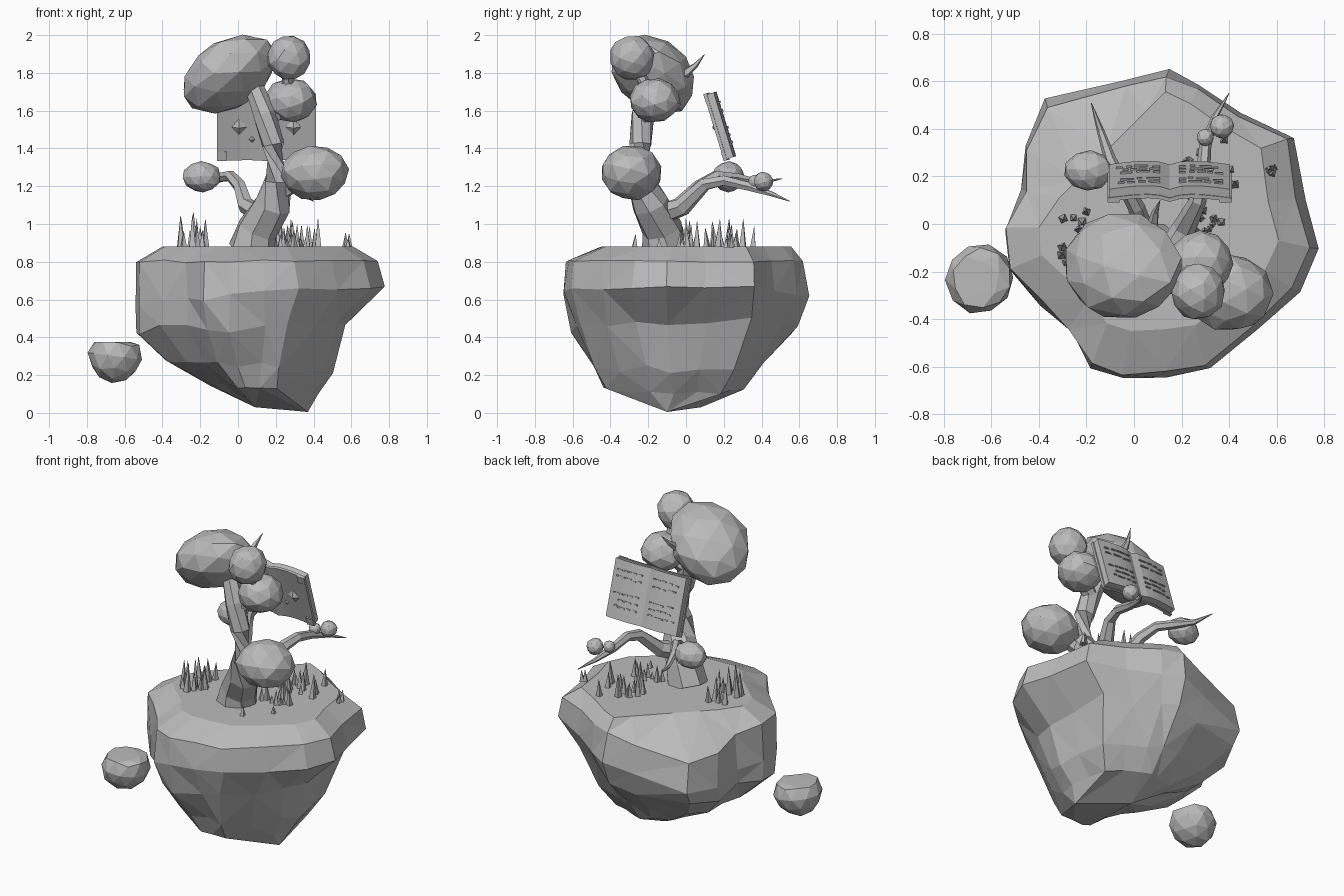
import bpy, bmesh, math, random
from mathutils import Vector, Matrix

if "Cube" in bpy.data.objects:
    bpy.data.objects.remove(bpy.data.objects["Cube"])

random.seed(7)
GREY = bpy.data.materials.new("stone grey")
GREY.diffuse_color = (0.5, 0.5, 0.5, 1)
GREY.use_nodes = True
GREY.node_tree.nodes["Principled BSDF"].inputs["Base Color"].default_value = GREY.diffuse_color


def finish(name, bm):
    bmesh.ops.recalc_face_normals(bm, faces=bm.faces)
    me = bpy.data.meshes.new(name)
    bm.to_mesh(me)
    bm.free()
    me.materials.append(GREY)
    ob = bpy.data.objects.new(name, me)
    bpy.context.collection.objects.link(ob)
    return ob


def loft(bm, rings):
    # bridge equal-sized vertex rings
    n = len(rings[0])
    for a, b in zip(rings, rings[1:]):
        for i in range(n):
            j = (i + 1) % n
            bm.faces.new((a[i], a[j], b[j], b[i]))


def sweep(name, path, sides=7):
    # tapered tube along (x, y, z, radius) points
    bm = bmesh.new()
    pts = [Vector(p[:3]) for p in path]
    rings = []
    for k, p in enumerate(pts):
        t = pts[min(k + 1, len(pts) - 1)] - pts[max(k - 1, 0)]
        q = t.to_track_quat('Z', 'Y')
        rings.append([bm.verts.new(p + q @ Vector((
            path[k][3] * math.cos(math.tau * i / sides),
            path[k][3] * math.sin(math.tau * i / sides), 0))) for i in range(sides)])
    loft(bm, rings)
    bm.faces.new(rings[0])
    bm.faces.new(rings[-1])
    return finish(name, bm)


def blob(name, centre, size, jitter=0.05, top=None, lean=(0, 0)):
    # faceted lump, optionally leaning or with a flattened top
    bm = bmesh.new()
    bmesh.ops.create_icosphere(bm, subdivisions=2, radius=1.02)
    turn = Matrix.Rotation(random.uniform(0, 6), 3, 'Z') @ Matrix.Rotation(random.uniform(0, 1), 3, 'X')
    for v in bm.verts:
        p = turn @ v.co * random.uniform(1 - jitter, 1 + jitter)
        d = Vector([p[i] * size[i] for i in range(3)])
        d.z += lean[0] * d.x + lean[1] * d.y
        v.co = Vector(centre) + d
        if top:
            v.co.z = min(v.co.z, top)
    return finish(name, bm)


# floating island: one outline, resized for each layer
OUTLINE = [(.78, -.10), (.72, .11), (.68, .37), (.46, .48), (.28, .59), (.14, .65), (-.03, .61),
           (-.37, .52), (-.46, .33), (-.47, .15), (-.555, -.02), (-.54, -.19), (-.40, -.33),
           (-.28, -.45), (-.18, -.60), (-.05, -.645), (.14, -.635), (.31, -.61), (.52, -.44), (.70, -.28)]
CX, CY = .10, 0
# z, wobble, tilt along x, shoulder drop, left, right, front, back extents
LAYERS = [(.88, 0, 0, 0, -.40, .61, -.45, .56),
          (.80, .01, 0, .45, -.54, .735, -.63, .62),
          (.63, .02, .08, .40, -.55, .78, -.65, .65),
          (.46, .03, .04, .15, -.555, .585, -.595, .58),
          (.25, .025, -.05, 0, -.39, .51, -.50, .425),
          (.13, .012, -.10, 0, -.14, .43, -.44, .31)]
bm = bmesh.new()
rings = []
for k, (z, wob, tilt, drop, left, right, front, back) in enumerate(LAYERS):
    ring = []
    for x, y in OUTLINE:
        sx = (right - CX) / (.78 - CX) if x > CX else (left - CX) / (-.555 - CX)
        sy = back / .65 if y > CY else front / -.645
        px, py = CX + (x - CX) * sx, CY + (y - CY) * sy
        if k == 0:
            # the flat top stops short of the sloping back left shoulder
            cut = max(0, (py - px) / math.sqrt(2) - .30) / math.sqrt(2)
            px, py = px + cut, py - cut
        pz = z + tilt * (px - CX) - drop * max(0, (y - x) / math.sqrt(2) - .36)
        ring.append(bm.verts.new((px + random.uniform(-wob, wob) * .6,
                                  py + random.uniform(-wob, wob) * .6,
                                  pz + random.uniform(-wob, wob))))
    rings.append(ring)
loft(bm, rings)
bm.faces.new(rings[0])
base = rings[-1]
low = bm.verts.new((.09, .08, .03))
spike = bm.verts.new((.37, -.10, .005))
n = len(base)
# right side runs to the pointed tip, the rest to the shallow bottom
for i in range(n):
    bm.faces.new((base[i], base[(i + 1) % n], spike if i < 3 or i >= 16 else low))
bm.faces.new((base[3], low, spike))
bm.faces.new((base[16], low, spike))
bmesh.ops.triangulate(bm, faces=[f for f in bm.faces if len(f.verts) == 4])
finish("island", bm)

# loose boulder with a flat top
blob("boulder", (-.65, -.23, .30), (.14, .142, .14), .05, .375)

# tree trunk and branches
sweep("trunk", [(.07, -.11, .86, .125), (.10, -.125, .97, .11), (.18, -.19, 1.10, .10),
                (.21, -.235, 1.23, .075), (.185, -.24, 1.42, .06), (.14, -.23, 1.58, .062),
                (.08, -.20, 1.74, .05)])
sweep("right_branch", [(.14, -.14, 1.05, .06), (.21, -.02, 1.09, .05), (.27, .10, 1.21, .036),
                       (.29, .20, 1.23, .03), (.30, .33, 1.20, .026), (.34, .45, 1.16, .014),
                       (.40, .55, 1.12, .002)], 6)
sweep("left_branch", [(.12, -.14, 1.05, .055), (.04, -.03, 1.10, .045), (.01, .07, 1.20, .036),
                      (-.04, .16, 1.255, .03), (-.10, .27, 1.245, .026), (-.14, .39, 1.22, .016),
                      (-.18, .51, 1.24, .002)], 6)
sweep("upper_branch", [(.14, -.23, 1.54, .05), (.26, -.17, 1.64, .04), (.27, -.27, 1.85, .03)], 6)
sweep("lower_branch", [(.19, -.22, 1.15, .05), (.38, -.28, 1.26, .04)], 6)
sweep("twig", [(.06, -.12, 1.75, .03), (.08, 0, 1.80, .025), (.09, .05, 1.84, .015), (.11, .10, 1.90, .001)], 5)

# foliage clumps
blob("crown_foliage", (-.05, -.175, 1.79), (.25, .225, .188), .04, None, (.28, -.22))
for name, c, s in (
        ("top_foliage", (.27, -.285, 1.88), (.112, .118, .118)),
        ("middle_foliage", (.28, -.165, 1.655), (.135, .135, .115)),
        ("lower_foliage", (.405, -.29, 1.27), (.177, .162, .142)),
        ("left_foliage", (-.19, .225, 1.25), (.10, .085, .08)),
        ("large_bud", (.37, .41, 1.225), (.05, .05, .05)),
        ("small_bud", (.30, .365, 1.225), (.036, .036, .036))):
    blob(name, c, s, .04)

# open book: local x across, y up the page, z out of the pages
up = Vector((0, -.11, .36)).normalized()
out = Vector((0, .36, .11)).normalized()
BOOK = Matrix(((-1, up.x, out.x, .15), (0, up.y, out.y, .18), (0, up.z, out.z, 1.52), (0, 0, 0, 1)))


def bulge(x):
    # page curvature, dipping at the spine
    return .016 * math.sin(math.pi * min(1, abs(x) / .26) ** .7) - .004


def book_slab(name, half_w, half_h, back, front):
    bm = bmesh.new()
    xs = [half_w * (i / 6 - 1) for i in range(13)]
    prof = [(x, bulge(x) + front) for x in xs] + [(x, bulge(x) + back) for x in reversed(xs)]
    ends = [[bm.verts.new((x, y, z)) for x, z in prof] for y in (-half_h, half_h)]
    loft(bm, ends)
    for e in ends:
        bm.faces.new(e)
    bm.transform(BOOK)
    finish(name, bm)


book_slab("book_cover", .262, .185, -.030, -.014)
book_slab("book_pages", .255, .179, -.014, .023)

# raised page marks in broken rows
bm = bmesh.new()
for side in (-1, 1):
    for row in (.12, .075, -.02, -.06, -.10):
        x = .04
        while x < .20:
            w = min(random.uniform(.02, .06), .225 - x)
            c = side * (x + w / 2)
            m = Matrix.Translation((c, row + random.uniform(-.004, .004), bulge(c) + .025))
            bmesh.ops.create_cube(bm, size=1, matrix=m @ Matrix.Diagonal((w, .008, .009, 1)))
            x += w + random.uniform(.006, .02)
bm.transform(BOOK)
finish("page_marks", bm)

# cover ornaments: large and small diamonds and corner plates
bm = bmesh.new()


def diamond(x, y, r, h):
    base_z = bulge(x) - .03
    vs = [bm.verts.new((x + r * a, y + r * b, base_z)) for a, b in ((1, 0), (0, 1), (-1, 0), (0, -1))]
    tip = bm.verts.new((x, y, base_z - h))
    for i in range(4):
        bm.faces.new((vs[i], vs[(i + 1) % 4], tip))


for s in (-1, 1):
    diamond(s * .145, 0, .045, .022)
    diamond(s * .075, -.07, .018, .01)
    for t in (-1, 1):
        m = Matrix.Translation((s * .235, t * .16, bulge(.235) - .031))
        bmesh.ops.create_cube(bm, size=1, matrix=m @ Matrix.Diagonal((.05, .05, .009, 1)))
bm.transform(BOOK)
finish("cover_ornaments", bm)

# grass blades in clusters: (x, y, spread x, spread y, tallest, count)
bm = bmesh.new()
for cx, cy, sx, sy, tall, count in ((-.25, -.06, .09, .13, .20, 13), (.30, .18, .13, .19, .16, 22),
                                    (.26, -.14, .10, .14, .10, 7), (.58, .20, .05, .05, .10, 3)):
    for _ in range(count):
        h = tall * random.uniform(.4, 1)
        p = (cx + random.uniform(-sx, sx), cy + random.uniform(-sy, sy), .875 + h / 2)
        lean = Matrix.Rotation(random.uniform(-.1, .1), 4, 'X') @ Matrix.Rotation(random.uniform(0, 6), 4, 'Z')
        bmesh.ops.create_cone(bm, cap_ends=True, segments=4, radius1=.014 + .06 * h, radius2=.001, depth=h,
                              matrix=Matrix.Translation(p) @ lean)
finish("grass", bm)
